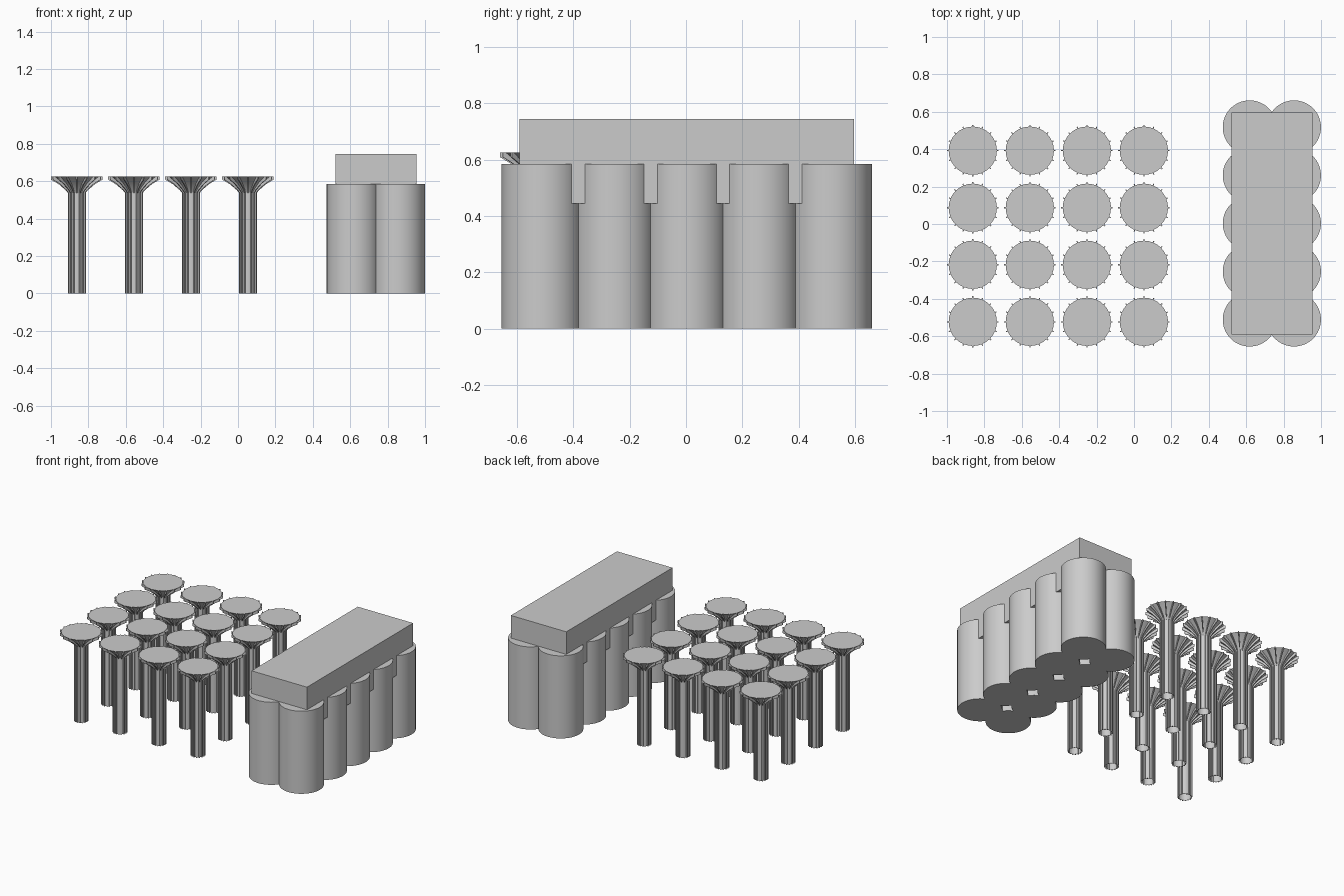
import bpy, bmesh
from math import sin, cos, pi

if "Cube" in bpy.data.objects:
    bpy.data.objects.remove(bpy.data.objects["Cube"])

def finish(name, bm, smooth=True):
    bmesh.ops.recalc_face_normals(bm, faces=bm.faces)
    me = bpy.data.meshes.new(name)
    bm.to_mesh(me)
    bm.free()
    ob = bpy.data.objects.new(name, me)
    bpy.context.collection.objects.link(ob)
    if smooth:
        bpy.ops.object.select_all(action='DESELECT')
        ob.select_set(True)
        bpy.context.view_layer.objects.active = ob
        bpy.ops.object.shade_smooth_by_angle(angle=0.5)
    return ob

# Silo block: two rows of five overlapping cylinders
SX, SY = 0.737, 0.003
for i in range(2):
    for j in range(5):
        bm = bmesh.new()
        bmesh.ops.create_cone(bm, cap_ends=True, segments=64,
                              radius1=0.144, radius2=0.144, depth=0.585)
        ob = finish(f"silo_{i}_{j}", bm)
        ob.location = (SX + (i - 0.5) * 0.237, SY + (j - 2) * 0.257, 0.2925)

# Head house sunk into the silo tops
bm = bmesh.new()
bmesh.ops.create_cube(bm, size=1)
bmesh.ops.scale(bm, vec=(0.434, 1.188, 0.30), verts=bm.verts)
head = finish("head_house", bm, False)
head.location = (SX, SY, 0.595)

# Flared column: open-bottomed core, capped at the top
CORE = [(0.041, 0), (0.041, 0.54), (0.052, 0.558), (0.085, 0.592), (0.129, 0.626)]
FIN = [(0.048, 0), (0.048, 0.538), (0.060, 0.553), (0.098, 0.585),
       (0.138, 0.609), (0.138, 0.626)]
SEG, RIBS, T = 32, 16, 0.003

bm = bmesh.new()
rings = [[bm.verts.new((r * cos(2 * pi * k / SEG), r * sin(2 * pi * k / SEG), z))
          for k in range(SEG)] for r, z in CORE]
for a, b in zip(rings, rings[1:]):
    for k in range(SEG):
        n = (k + 1) % SEG
        bm.faces.new((a[k], a[n], b[n], b[k]))
bm.faces.new(rings[-1])

# Thin ribs that follow the flare, rooted just inside the core
outline = FIN + [(r - 0.002, z) for r, z in reversed(CORE)]
for k in range(RIBS):
    c, s = cos(2 * pi * k / RIBS), sin(2 * pi * k / RIBS)
    sides = [[bm.verts.new((r * c - t * s, r * s + t * c, z)) for r, z in outline]
             for t in (-T, T)]
    n = len(outline)
    for side in sides:
        bm.faces.new(side)
    for m in range(n):
        q = (m + 1) % n
        bm.faces.new((sides[0][m], sides[0][q], sides[1][q], sides[1][m]))
column = finish("column_0_0", bm)

# Four by four grid of columns
for i in range(4):
    for j in range(4):
        ob = column
        if i or j:
            ob = bpy.data.objects.new(f"column_{i}_{j}", column.data)
            bpy.context.collection.objects.link(ob)
        ob.location = (-0.862 + i * 0.305, -0.523 + j * 0.305, 0)
